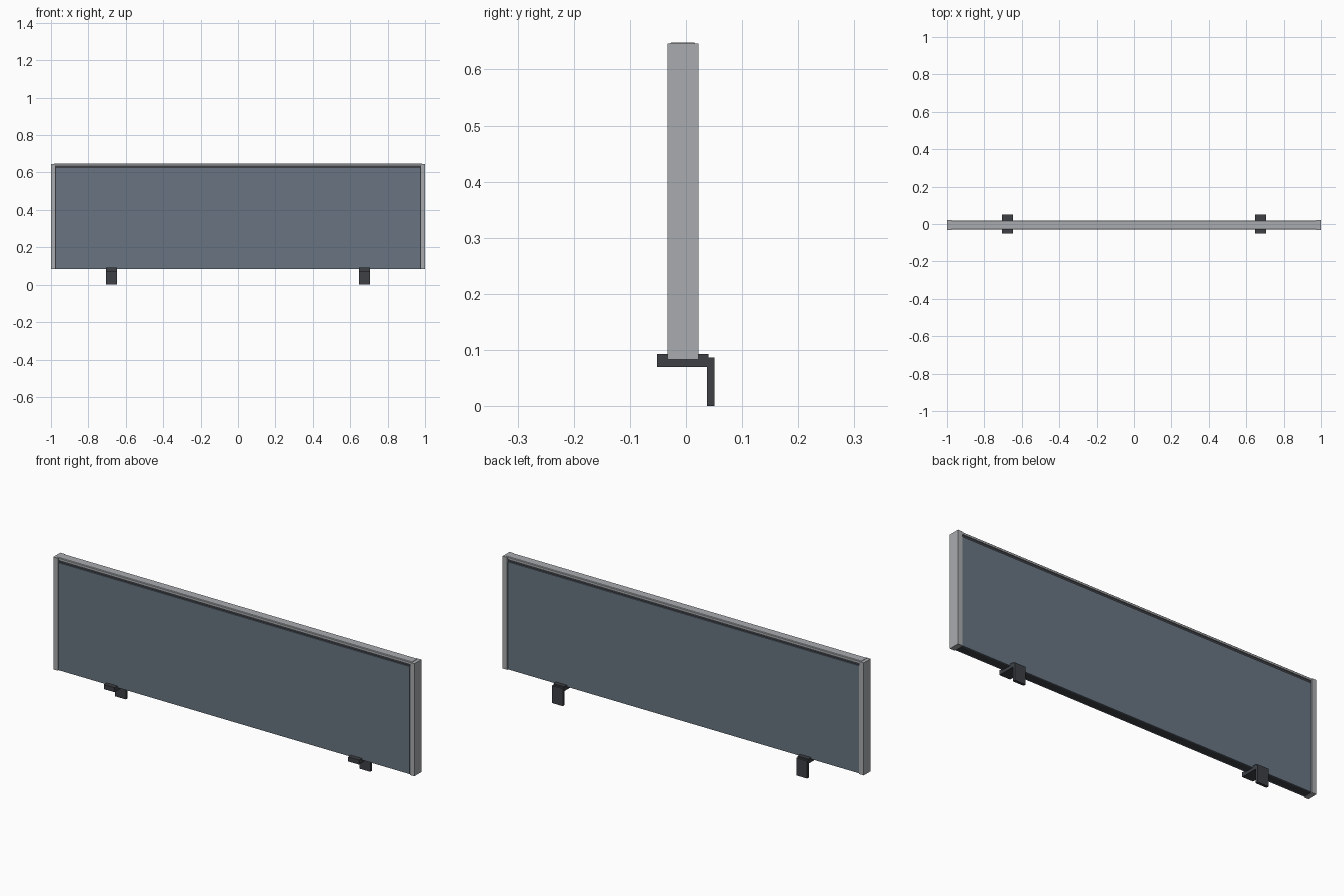
import bpy
import bmesh

cube = bpy.data.objects.get("Cube")
if cube:
    bpy.data.objects.remove(cube, do_unlink=True)


def material(name, rgb):
    m = bpy.data.materials.new(name)
    m.use_nodes = True
    m.diffuse_color = (*rgb, 1)
    m.node_tree.nodes["Principled BSDF"].inputs["Base Color"].default_value = (*rgb, 1)
    return m


silver = material("silver grey", (0.40, 0.41, 0.43))
fabric = material("slate blue fabric", (0.14, 0.175, 0.22))
charcoal = material("charcoal", (0.047, 0.051, 0.06))


def prism(name, profile, x0, x1, mat):
    """Extrude a (y, z) outline along x."""
    bm = bmesh.new()
    face = bm.faces.new([bm.verts.new((x0, y, z)) for y, z in profile])
    ext = bmesh.ops.extrude_face_region(bm, geom=[face])
    moved = [v for v in ext["geom"] if isinstance(v, bmesh.types.BMVert)]
    bmesh.ops.translate(bm, verts=moved, vec=(x1 - x0, 0, 0))
    bmesh.ops.recalc_face_normals(bm, faces=bm.faces)
    mesh = bpy.data.meshes.new(name)
    bm.to_mesh(mesh)
    bm.free()
    mesh.materials.append(mat)
    obj = bpy.data.objects.new(name, mesh)
    bpy.context.collection.objects.link(obj)
    return obj


def box(name, x, y, z, mat):
    outline = [(y[0], z[0]), (y[1], z[0]), (y[1], z[1]), (y[0], z[1])]
    return prism(name, outline, x[0], x[1], mat)


MID = -0.0055     # depth centre of the screen
BOTTOM = 0.083    # underside of the screen
INNER = 0.975     # inner edge of the posts

# Dark core seen in the gaps around the fabric
box("screen_core", (-0.98, 0.98), (MID - 0.019, MID + 0.019), (BOTTOM + 0.002, 0.638), charcoal)

# Fabric panels on both faces
for name, side in (("front_fabric", -1), ("back_fabric", 1)):
    ys = sorted((MID + side * 0.018, MID + side * 0.0245))
    box(name, (-INNER + 0.003, INNER - 0.003), ys, (BOTTOM + 0.002, 0.623), fabric)

# Top rail with softened upper edges
half = 0.0235
prism("top_rail", [(MID - half, 0.636), (MID + half, 0.636), (MID + half, 0.645),
                   (MID + half - 0.003, 0.648), (MID - half + 0.003, 0.648),
                   (MID - half, 0.645)], -0.983, 0.983, silver)

# End posts and desk brackets, one of each per side
for name, s in (("left", 1), ("right", -1)):
    box(name + "_post", sorted((s * INNER, s)), (MID - 0.0275, MID + 0.0275), (BOTTOM, 0.646), silver)
    xs = (s * 0.677 - 0.03, s * 0.677 + 0.03)
    box(name + "_bracket_arm", xs, (-0.052, 0.040), (0.070, 0.093), charcoal)
    box(name + "_bracket_hook", xs, (0.037, 0.051), (0, 0.087), charcoal)
